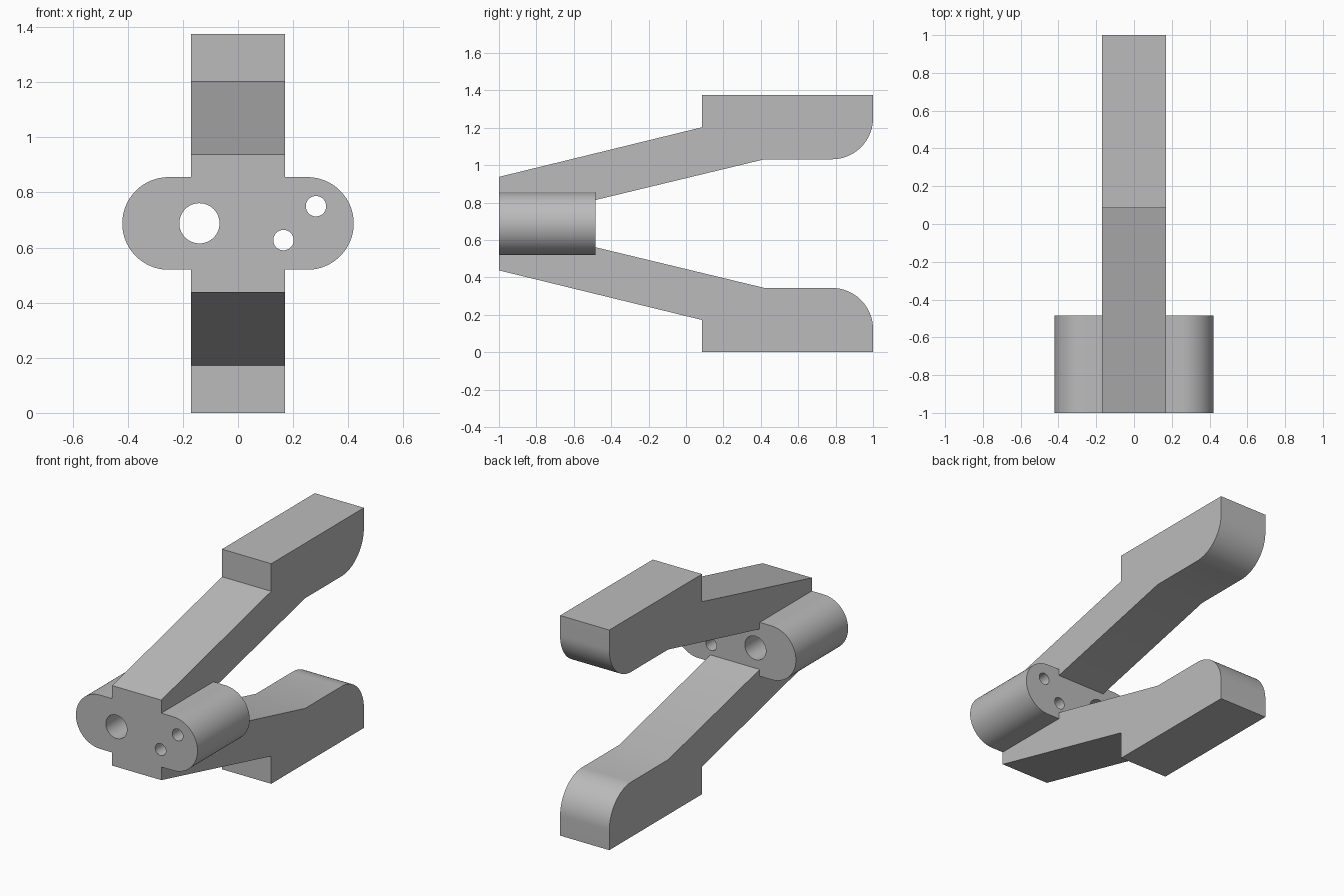
import bpy, bmesh, math

cube = bpy.data.objects.get("Cube")
if cube:
    bpy.data.objects.remove(cube, do_unlink=True)

MID = 0.6875          # height of the symmetry plane
HUB_BACK = -0.485
HALF_WIDTH = 0.17

grey = bpy.data.materials.new("plain_grey")
grey.use_nodes = True
grey.diffuse_color = (0.5, 0.5, 0.5, 1)
grey.node_tree.nodes["Principled BSDF"].inputs["Base Color"].default_value = grey.diffuse_color


def arc(cx, cz, r, start, end, steps):
    angles = [math.radians(start + (end - start) * i / steps) for i in range(steps + 1)]
    return [(cx + r * math.cos(a), cz + r * math.sin(a)) for a in angles]


def prism(name, points, to_3d, offset):
    """Extrude a flat outline along the offset vector."""
    bm = bmesh.new()
    face = bm.faces.new([bm.verts.new(to_3d(*p)) for p in points])
    new = bmesh.ops.extrude_face_region(bm, geom=[face])["geom"]
    bmesh.ops.translate(bm, vec=offset, verts=[v for v in new if isinstance(v, bmesh.types.BMVert)])
    bmesh.ops.recalc_face_normals(bm, faces=bm.faces)
    mesh = bpy.data.meshes.new(name)
    bm.to_mesh(mesh)
    bm.free()
    mesh.materials.append(grey)
    obj = bpy.data.objects.new(name, mesh)
    bpy.context.collection.objects.link(obj)
    return obj


def combine(target, other, operation):
    bpy.context.view_layer.objects.active = target
    mod = target.modifiers.new(operation.lower(), 'BOOLEAN')
    mod.object, mod.operation, mod.solver = other, operation, 'EXACT'
    bpy.ops.object.modifier_apply(modifier=mod.name)
    bpy.data.objects.remove(other, do_unlink=True)


# Forked body: upper arm outline mirrored to the lower arm, joined at the front
upper = [(-1, 0.25), (0.085, 0.515), (0.085, MID), (1, MID)]
upper += arc(0.78, 0.564, 0.22, 0, -90, 24)
upper += [(0.42, 0.344), (HUB_BACK, 0.126)]
outline = upper + [(y, -z) for y, z in reversed(upper)]
body = prism("forked_clamp_body", outline,
             lambda y, z: (-HALF_WIDTH, y, z + MID), (2 * HALF_WIDTH, 0, 0))

# Rounded hub across the front
hub_outline = arc(0.252, MID, 0.168, -90, 90, 48) + arc(-0.252, MID, 0.168, 90, 270, 48)
hub = prism("hub", hub_outline, lambda x, z: (x, -1, z), (0, HUB_BACK + 1, 0))
combine(body, hub, 'UNION')

# Pivot hole and two pin holes through the hub
for x, z, r in [(-0.14, 0.688, 0.073), (0.283, 0.75, 0.037), (0.165, 0.627, 0.037)]:
    cutter = prism("hole_cutter", arc(x, z, r, 0, 352.5, 47),
                   lambda px, pz: (px, -1.1, pz), (0, 0.8, 0))
    cutter.hide_render = True
    combine(body, cutter, 'DIFFERENCE')

bpy.ops.object.select_all(action='DESELECT')
body.select_set(True)
bpy.context.view_layer.objects.active = body
bpy.ops.object.shade_smooth_by_angle(angle=math.radians(25))
